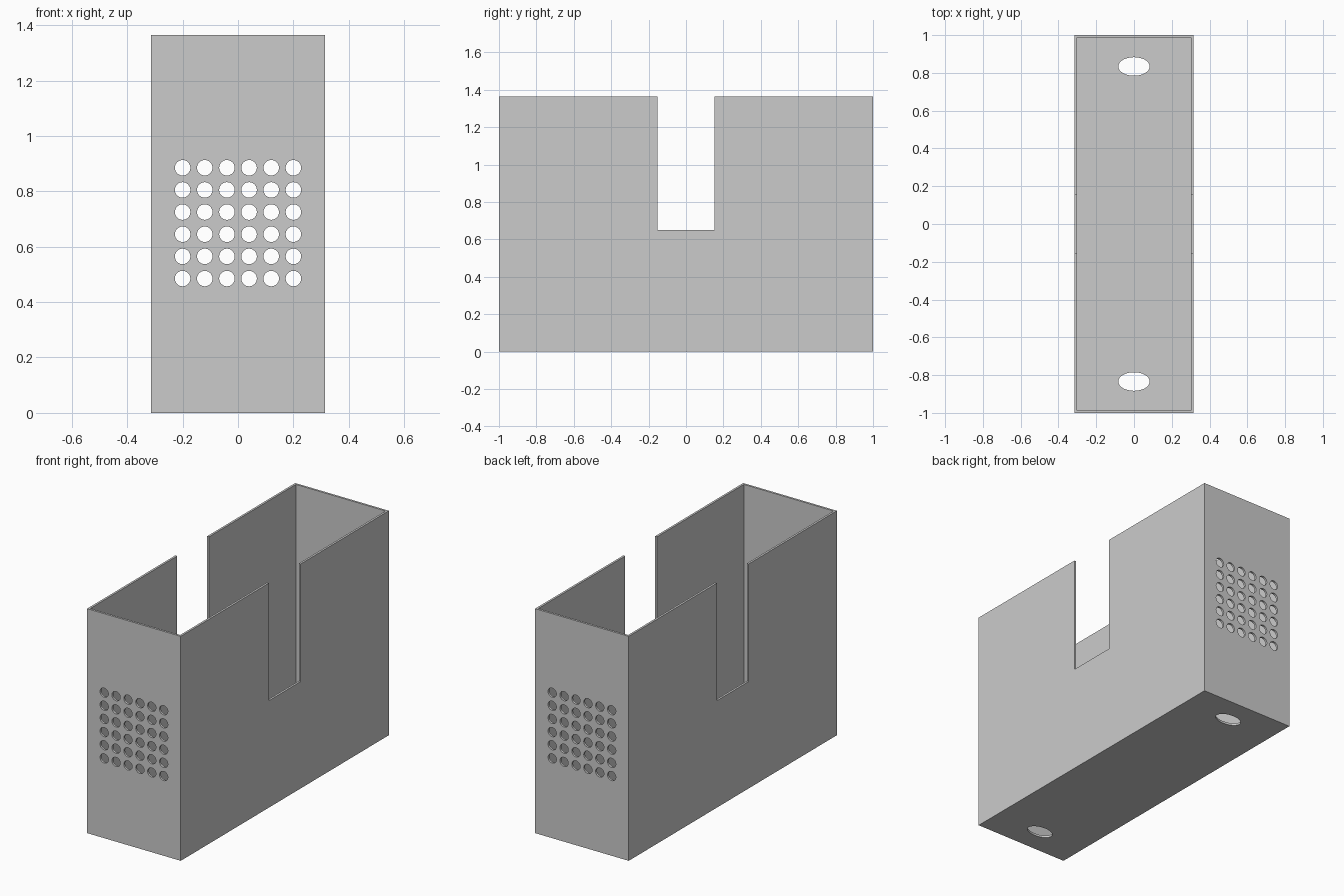
import bpy
import bmesh
from math import pi
from mathutils import Matrix, Vector

if "Cube" in bpy.data.objects:
    bpy.data.objects.remove(bpy.data.objects["Cube"])

W, L, H, WALL = 0.63, 2.0, 1.365, 0.013

grey = bpy.data.materials.new("plain grey")
grey.use_nodes = True
colour = (0.6, 0.6, 0.6, 1)
grey.diffuse_color = colour
grey.node_tree.nodes["Principled BSDF"].inputs["Base Color"].default_value = colour


def add_box(bm, low, high):
    low, high = Vector(low), Vector(high)
    place = Matrix.Translation((low + high) / 2) @ Matrix.Diagonal((*(high - low), 1))
    bmesh.ops.create_cube(bm, size=1, matrix=place)


def add_rod(bm, place, depth, sides):
    bmesh.ops.create_cone(bm, cap_ends=True, segments=sides, radius1=1,
                          radius2=1, depth=depth, matrix=place)


def make_object(name, bm):
    mesh = bpy.data.meshes.new(name)
    bm.to_mesh(mesh)
    bm.free()
    mesh.materials.append(grey)
    obj = bpy.data.objects.new(name, mesh)
    bpy.context.collection.objects.link(obj)
    return obj


# Outer block of the open-topped case
bm = bmesh.new()
add_box(bm, (-W / 2, -L / 2, 0), (W / 2, L / 2, H))
case = make_object("case", bm)

# Hollow interior
bm = bmesh.new()
add_box(bm, (-W / 2 + WALL, -L / 2 + WALL, WALL), (W / 2 - WALL, L / 2 - WALL, H + 0.2))
cavity = make_object("cavity_cutter", bm)

# Slot down through both long sides
bm = bmesh.new()
add_box(bm, (-W, -0.153, 0.65), (W, 0.153, H + 0.2))
slot = make_object("slot_cutter", bm)

# Grid of round vents through both ends
bm = bmesh.new()
for column in range(6):
    for row in range(6):
        spot = Vector(((column - 2.5) * 0.08, 0, 0.485 + row * 0.08))
        add_rod(bm, Matrix.Translation(spot) @ Matrix.Rotation(pi / 2, 4, "X")
                @ Matrix.Diagonal((0.028, 0.028, 1, 1)), L + 0.2, 32)
vents = make_object("vent_cutter", bm)

# Oval mounting holes in the floor
bm = bmesh.new()
for y in (-0.834, 0.834):
    add_rod(bm, Matrix.Translation((0, y, 0)) @ Matrix.Diagonal((0.083, 0.049, 1, 1)),
            0.1, 48)
floor_holes = make_object("floor_hole_cutter", bm)

# Cut the case
for cutter in (cavity, slot, vents, floor_holes):
    cutter.hide_render = True
    cutter.hide_viewport = True
    cut = case.modifiers.new(cutter.name, "BOOLEAN")
    cut.operation = "DIFFERENCE"
    cut.solver = "EXACT"
    cut.object = cutter
